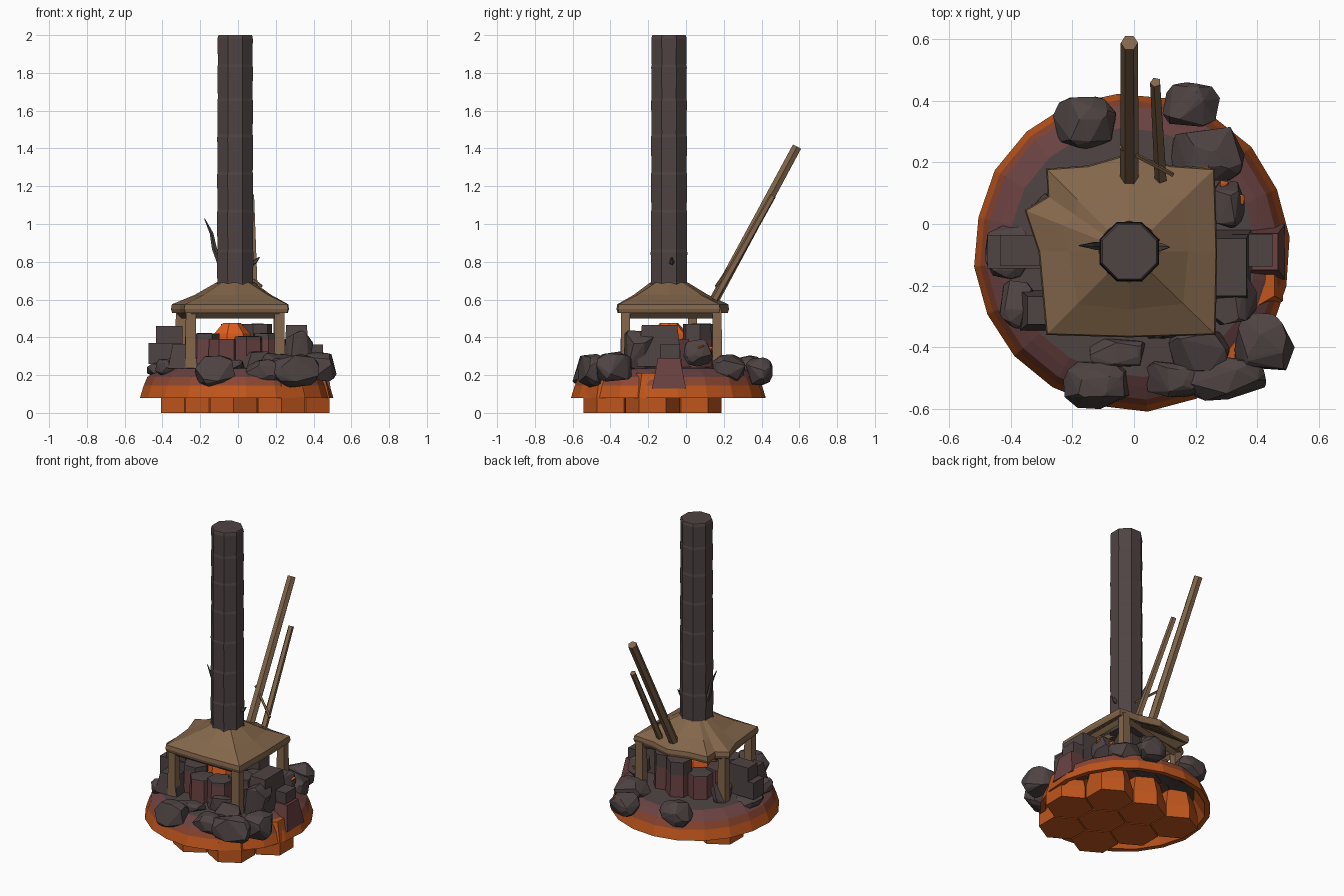
import bpy, bmesh, math, random
from mathutils import Vector

random.seed(4)
cube = bpy.data.objects.get("Cube")
if cube:
    bpy.data.objects.remove(cube, do_unlink=True)


def material(name, rgb):
    m = bpy.data.materials.new(name)
    m.use_nodes = True
    col = tuple((c / 255) ** 2.2 for c in rgb) + (1,)
    m.diffuse_color = col
    m.node_tree.nodes["Principled BSDF"].inputs["Base Color"].default_value = col
    return m


ORANGE = material("ember orange", (190, 86, 34))
RUST = material("rust brown", (140, 72, 52))
PURPLE = material("warm purple stone", (106, 68, 68))
STONE = material("charcoal stone", (80, 69, 69))
WOOD = material("weathered wood", (130, 102, 76))
LAVA = material("glowing lava", (226, 96, 36))
BASE = Vector((-0.005, -0.09, 0))
STACK = Vector((-0.015, -0.09, 0))


def make(name, bm, *mats):
    bmesh.ops.recalc_face_normals(bm, faces=bm.faces)
    mesh = bpy.data.meshes.new(name)
    bm.to_mesh(mesh)
    bm.free()
    for m in mats:
        mesh.materials.append(m)
    ob = bpy.data.objects.new(name, mesh)
    bpy.context.collection.objects.link(ob)
    return ob


def ring(center, r, z, n, turn=0.0, wobble=None):
    pts = []
    for i in range(n):
        a = math.tau * (i + turn) / n
        k = r * (wobble[i] if wobble else 1)
        pts.append(center + Vector((math.cos(a) * k, math.sin(a) * k, z)))
    return pts


def loft(name, rings, mats, bands=None, caps=True, closed=False):
    """Skin equal-sized rings; bands gives a material slot for each strip."""
    bm = bmesh.new()
    loops = [[bm.verts.new(p) for p in r] for r in rings]
    n = len(loops[0])
    pairs = list(zip(loops, loops[1:]))
    if closed:
        pairs.append((loops[-1], loops[0]))
    for k, (a, b) in enumerate(pairs):
        for i in range(n):
            f = bm.faces.new((a[i], a[(i + 1) % n], b[(i + 1) % n], b[i]))
            f.material_index = bands[k] if bands else 0
    if caps:
        bm.faces.new(loops[0]).material_index = bands[0] if bands else 0
        bm.faces.new(loops[-1]).material_index = bands[-1] if bands else 0
    return make(name, bm, *mats)


def rod(name, path, radii, mat, n=6):
    rings = []
    for i, p in enumerate(path):
        d = Vector(path[min(i + 1, len(path) - 1)]) - Vector(path[max(i - 1, 0)])
        q = d.to_track_quat('Z', 'Y')
        rings.append([Vector(p) + q @ v for v in ring(Vector(), radii[i], 0, n)])
    return loft(name, rings, [mat])


def boulder(name, loc, size, mat=STONE, points=26):
    """Chunky hull of random points on a squared-off ellipsoid."""
    bm = bmesh.new()
    for _ in range(points):
        v = Vector([random.gauss(0, 1) for _ in range(3)]).normalized()
        v = Vector([math.copysign(abs(c) ** 0.75, c) for c in v])
        bm.verts.new([l + s * c for l, s, c in zip(loc, size, v)])
    res = bmesh.ops.convex_hull(bm, input=bm.verts)
    bmesh.ops.delete(bm, geom=[g for g in res["geom_interior"] if g.is_valid], context='VERTS')
    return make(name, bm, mat)


def box(name, loc, size, mat, taper=1.0):
    bm = bmesh.new()
    bmesh.ops.create_cube(bm, size=1)
    for v in bm.verts:
        k = taper if v.co.z > 0 else 1
        v.co = [l + c * s * q for l, c, s, q in zip(loc, v.co, size, (k, k, 1))]
    return make(name, bm, mat)


# Volcanic base: deep hollow below, coloured by height band
wob = [random.uniform(0.985, 1.01) for _ in range(20)]
profile = [(0.3, 0.205), (0.42, 0.19), (0.485, 0.08), (0.517, 0.08), (0.497, 0.145),
           (0.478, 0.19), (0.44, 0.215), (0.405, 0.235), (0.1, 0.25)]
loft("base_mound", [ring(BASE, r, z, 20, 0.3, wob) for r, z in profile],
     [ORANGE, RUST, PURPLE, STONE], [3, 0, 0, 0, 1, 2, 2, 3])

# Hexagonal columns under the base, narrowing where they meet it
R = 0.148
W = R * math.sqrt(3)
for row, (x0, count) in enumerate([(-0.025, 2), (-0.153, 3), (-0.282, 3)]):
    for i in range(count):
        c = Vector((x0 + i * W, -0.4 + row * R * 1.5, 0))
        loft("foundation_column", [ring(c, r, z, 6, 0.5) for r, z in
             [(R * 0.97, 0), (R * 0.97, 0.085), (R * 0.75, 0.21)]], [ORANGE])

# Ring of stone columns round the lava hearth, taller at the back
for i in range(9):
    a = math.tau * i / 9 + 0.2
    c = STACK + Vector((math.cos(a) * 0.19, math.sin(a) * 0.19, 0))
    top = 0.47 if i in (1, 2) else 0.39 + 0.03 * (i % 3) / 2
    loft("hearth_column", [ring(c, r, z, 6, i * 0.2) for r, z in
         [(0.085, 0.2), (0.08, 0.385), (0.078, top), (0.03, top + 0.002)]],
         [PURPLE, STONE], [0, 1, 1])
loft("lava_hearth", [ring(STACK - Vector((0.02, 0, 0)), r, z, 7) for r, z in
     [(0.12, 0.24), (0.1, 0.42), (0.05, 0.475)]], [LAVA])

# Tall chimney in stacked segments
levels = [0.6, 0.68, 0.85, 1.06, 1.26, 1.46, 1.65, 1.83, 1.98]
rings = []
for i, z in enumerate(levels):
    r = 0.106 - 0.0006 * i
    rings += [ring(STACK, r, z, 8, 0.5), ring(STACK, r - 0.003, z + 0.014, 8, 0.5)]
rings.append(ring(STACK, 0.095, 2.0, 8, 0.5))
loft("chimney", rings, [STONE])
rod("left_chimney_spur", [(-0.09, -0.07, 0.78), (-0.125, -0.07, 0.87), (-0.14, -0.07, 0.95),
    (-0.178, -0.07, 1.03)], [0.016, 0.014, 0.01, 0.002], STONE, 5)
rod("right_chimney_spur", [(0.06, -0.075, 0.79), (0.09, -0.075, 0.8), (0.115, -0.075, 0.825)],
    [0.016, 0.013, 0.002], STONE, 5)

# Sagging roof with a pushed-out side
eave = [(0.265, -0.36), (0.27, -0.09), (0.262, 0.18), (0.12, 0.19), (-0.02, 0.228), (-0.15, 0.19),
        (-0.285, 0.18), (-0.28, 0.09), (-0.355, 0.045), (-0.31, -0.09), (-0.285, -0.36), (-0.015, -0.368)]


def outline(k, z):
    return [STACK + Vector(((x - STACK.x) * k, (y - STACK.y) * k, z)) for x, y in eave]


def collar(r, z):
    out = []
    for x, y in eave:
        d = (Vector((x, y, 0)) - STACK).normalized() * r
        out.append(STACK + d + Vector((0, 0, z)))
    return out


half = [a.lerp(b, 0.5) - Vector((0, 0, 0.008)) for a, b in zip(outline(0.99, 0.575), collar(0.1, 0.69))]
loft("roof", [outline(0.93, 0.53), outline(0.98, 0.53), outline(1, 0.55), outline(0.985, 0.575),
     half, collar(0.1, 0.69), collar(0.085, 0.66)], [WOOD], caps=False, closed=True)

# Roof posts, beams and rafters
feet = [(-0.25, -0.32), (0.22, -0.32), (0.215, 0.165), (-0.303, 0.035)]
for i, (x, y) in enumerate(feet):
    x2, y2 = feet[(i + 1) % 4]
    box("roof_post", (x, y, 0.385), (0.058, 0.052, 0.33), WOOD, 0.9)
    rod("eave_beam", [(x, y, 0.525), (x2, y2, 0.525)], [0.024, 0.024], WOOD, 4)
    rod("rafter", [(x, y, 0.53), (STACK.x, STACK.y, 0.64)], [0.018, 0.018], WOOD, 4)

# Leaning poles behind the roof
rod("long_pole", [(-0.015, 0.135, 0.57), (-0.015, 0.588, 1.41)], [0.03, 0.028], WOOD)
rod("short_pole", [(0.088, 0.15, 0.6), (0.07, 0.46, 1.15)], [0.021, 0.018], WOOD, 5)
rod("pole_brace", [(-0.045, 0.25, 0.8), (0.125, 0.16, 0.67)], [0.008, 0.008], WOOD, 5)

# Stepped stone blocks at both sides
box("left_lower_block", (-0.385, -0.09, 0.315), (0.18, 0.11, 0.11), STONE)
box("left_upper_block", (-0.365, -0.085, 0.415), (0.14, 0.1, 0.09), STONE)
box("right_buttress", (0.425, -0.09, 0.21), (0.13, 0.18, 0.16), PURPLE, 0.65)
box("right_lower_block", (0.385, -0.085, 0.32), (0.13, 0.105, 0.085), STONE)
box("right_upper_block", (0.31, -0.14, 0.355), (0.14, 0.24, 0.22), STONE, 0.78)
box("left_front_slab", (-0.29, -0.28, 0.3), (0.16, 0.13, 0.13), STONE, 0.7)

# Boulders round the rim, then inside it
rim = [((-0.16, 0.33, 0.225), (0.105, 0.085, 0.08)), ((0.185, 0.385, 0.22), (0.095, 0.075, 0.075)),
       ((0.24, 0.23, 0.235), (0.125, 0.095, 0.075)), ((0.425, -0.385, 0.24), (0.1, 0.105, 0.085)),
       ((0.3, -0.5, 0.225), (0.13, 0.08, 0.09)), ((0.13, -0.5, 0.22), (0.1, 0.065, 0.065)),
       ((-0.12, -0.525, 0.22), (0.11, 0.085, 0.085)), ((0.21, -0.41, 0.25), (0.1, 0.07, 0.08))]
inner = [((0.32, -0.24, 0.33), (0.08, 0.11, 0.12)), ((0.3, 0.065, 0.32), (0.06, 0.08, 0.075)),
         ((-0.38, -0.26, 0.24), (0.06, 0.08, 0.05)), ((-0.05, -0.42, 0.25), (0.1, 0.05, 0.035)),
         ((0.1, -0.33, 0.27), (0.09, 0.05, 0.07)), ((-0.28, 0.02, 0.28), (0.06, 0.08, 0.07)),
         ((-0.41, -0.09, 0.23), (0.075, 0.09, 0.045))]
for loc, size in rim:
    boulder("rim_boulder", loc, size, points=34)
for loc, size in inner:
    boulder("inner_boulder", loc, size)

# Glowing chips in the rocks
for loc in [(0.345, 0.08, 0.35), (0.34, 0.05, 0.33), (0.29, 0.13, 0.34), (0.37, -0.25, 0.39)]:
    boulder("lava_chip", loc, (0.018, 0.018, 0.014), LAVA, 10)
